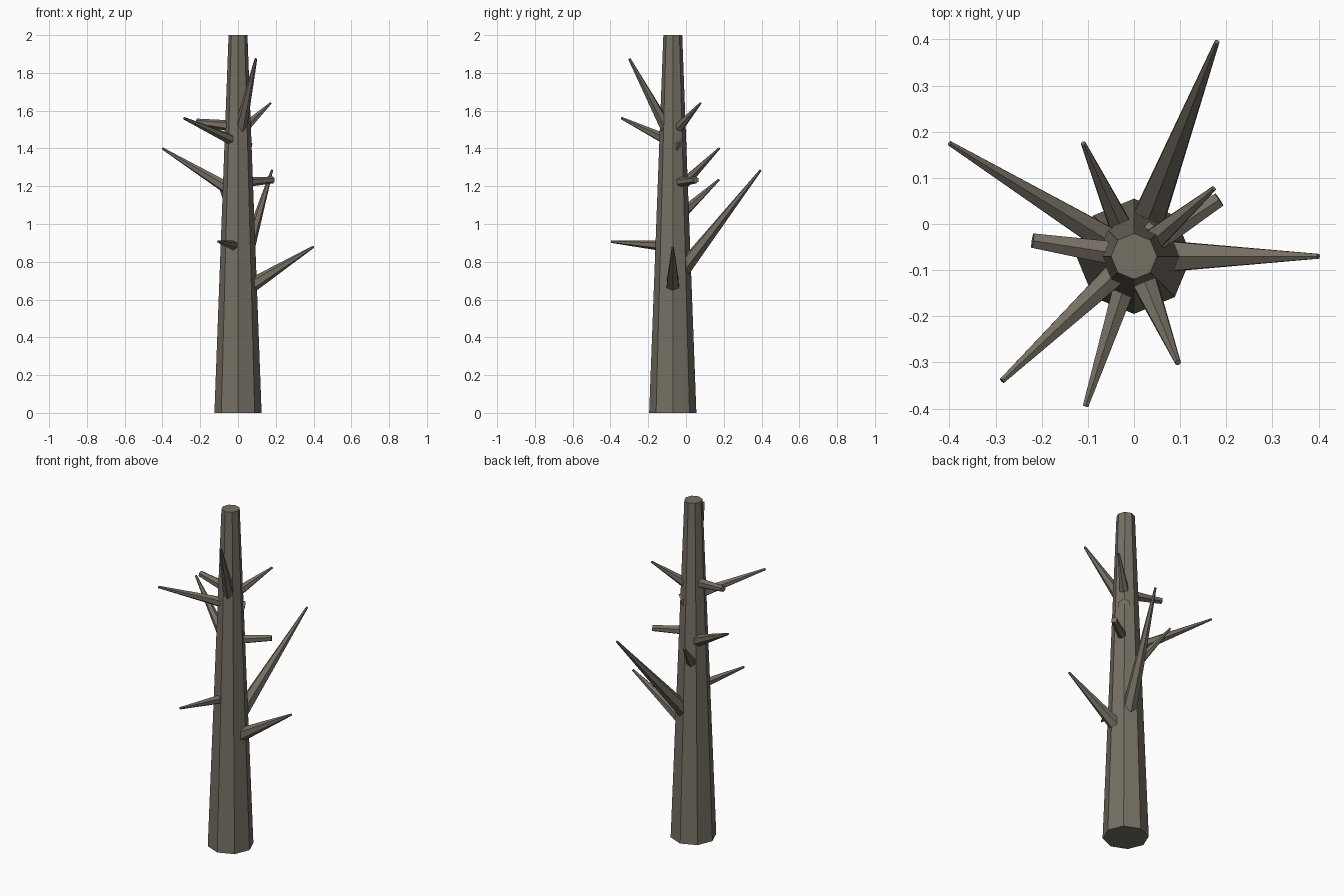
import bpy, bmesh
from mathutils import Vector, Matrix

if "Cube" in bpy.data.objects:
    bpy.data.objects.remove(bpy.data.objects["Cube"])

bark = bpy.data.materials.new("bark_grey_brown")
bark.diffuse_color = (0.18, 0.16, 0.125, 1)
bark.use_nodes = True
bark.node_tree.nodes["Principled BSDF"].inputs["Base Color"].default_value = bark.diffuse_color

AXIS_Y = -0.07  # the trunk stands slightly forward of centre


def tapered(name, start, end, r0, r1, sides, turn=0.0):
    """Flat-sided capped cone running from start to end."""
    start, end = Vector(start), Vector(end)
    d = (end - start).normalized()
    side = Vector((0, 0, 1)).cross(d)
    side = side.normalized() if side.length > 1e-4 else Vector((1, 0, 0))
    up = d.cross(side)
    frame = Matrix((side, up, d)).transposed().to_4x4()
    frame.translation = (start + end) / 2
    bm = bmesh.new()
    bmesh.ops.create_cone(bm, cap_ends=True, segments=sides, radius1=r0, radius2=r1,
                          depth=(end - start).length,
                          matrix=frame @ Matrix.Rotation(turn, 4, 'Z'))
    mesh = bpy.data.meshes.new(name)
    bm.to_mesh(mesh)
    bm.free()
    mesh.materials.append(bark)
    obj = bpy.data.objects.new(name, mesh)
    bpy.context.collection.objects.link(obj)
    return obj


# Trunk: tapered octagon
tapered("trunk", (0, AXIS_Y, 0), (0, AXIS_Y, 2), 0.125, 0.05, 8)

# Branches: tip position, height on the trunk axis, radius at axis, tip radius
branches = [
    ((0.40, -0.07, 0.88), 0.63, 0.045, 0.006),
    ((0.18, 0.395, 1.285), 0.69, 0.047, 0.006),
    ((-0.40, 0.175, 1.40), 1.155, 0.037, 0.006),
    ((-0.11, 0.175, 1.235), 1.01, 0.035, 0.006),
    ((0.173, 0.077, 1.64), 1.475, 0.034, 0.006),
    ((0.185, 0.053, 1.233), 1.218, 0.028, 0.018),
    ((-0.22, -0.036, 1.54), 1.515, 0.032, 0.018),
    ((-0.286, -0.34, 1.56), 1.43, 0.037, 0.007),
    ((-0.105, -0.395, 0.907), 0.88, 0.032, 0.007),
    ((0.095, -0.30, 1.875), 1.445, 0.038, 0.007),
]
for i, (tip, z, r0, r1) in enumerate(branches, 1):
    tip, root = Vector(tip), Vector((0, AXIS_Y, z))
    if i == 8:  # this branch runs right through the trunk
        root -= (tip - root).normalized() * 0.073
    tapered(f"branch_{i}", root, tip, r0, r1, 6)
